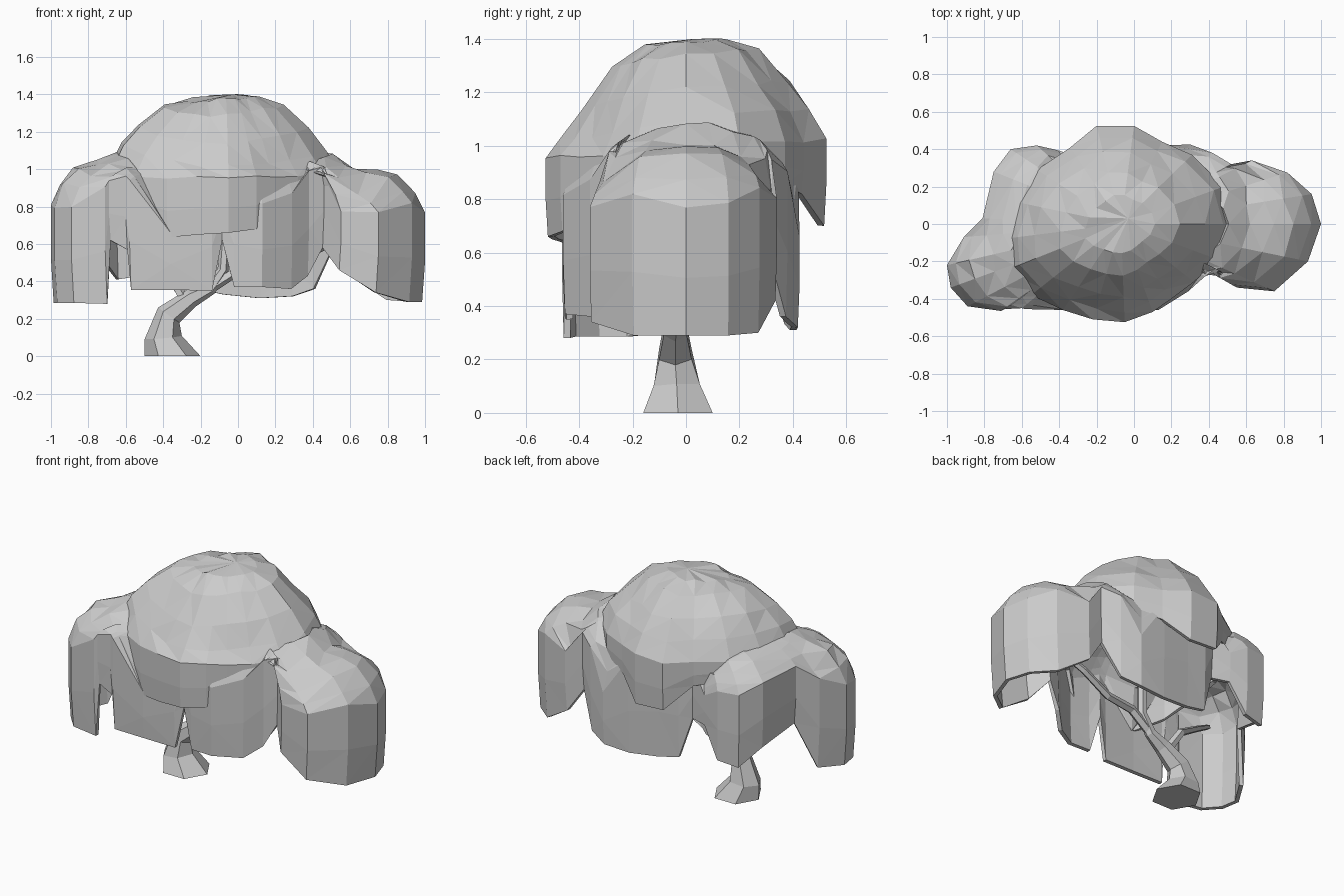
import bpy, bmesh, math, random
from mathutils import Vector

if "Cube" in bpy.data.objects:
    bpy.data.objects.remove(bpy.data.objects["Cube"])

random.seed(7)


def skin(name, rings, apex=None, cap=False):
    """Bridge rings of points into a surface, optionally closing the ends."""
    bm = bmesh.new()
    vr = [[bm.verts.new(p) for p in r] for r in rings]
    n = len(vr[0])
    for a, b in zip(vr, vr[1:]):
        for i in range(n):
            j = (i + 1) % n
            bm.faces.new((a[i], a[j], b[j], b[i]))
    if apex:
        v = bm.verts.new(apex)
        for i in range(n):
            bm.faces.new((vr[0][i], v, vr[0][(i + 1) % n]))
    if cap:
        bm.faces.new(vr[0])
        bm.faces.new(vr[-1])
    bmesh.ops.recalc_face_normals(bm, faces=bm.faces[:])
    if not cap:  # faceted foliage: make sure normals point outward
        bm.faces.ensure_lookup_table()
        f = max(bm.faces, key=lambda f: f.calc_center_median().x)
        if f.normal.x < 0:
            bmesh.ops.reverse_faces(bm, faces=bm.faces[:])
        bmesh.ops.triangulate(bm, faces=bm.faces[:])
    me = bpy.data.meshes.new(name)
    bm.to_mesh(me)
    bm.free()
    ob = bpy.data.objects.new(name, me)
    bpy.context.collection.objects.link(ob)
    return ob


def canopy(name, outline, centre, fractions, height, apex=None, thick=0.025):
    """Hollow leaf shell: height field inside an outline, skirt down to a hem."""
    def at(p, f):
        return (centre[0] + (p[0] - centre[0]) * f, centre[1] + (p[1] - centre[1]) * f)

    rings = []
    for f in fractions:
        ring = []
        for p in outline:
            g = f * (1 + random.uniform(-0.02, 0.02)) if f < 0.95 else f
            x, y = at(p, g)
            ring.append((x, y, height(x, y, f) + random.uniform(-0.012, 0.012)))
        rings.append(ring)
    rim = rings[-1]
    rings.append([(*at(p, 1.0), p[2] + (r[2] - p[2]) * 0.45) for p, r in zip(outline, rim)])
    rings.append([(*at(p, 0.985), p[2]) for p in outline])
    ob = skin(name, rings, apex)
    m = ob.modifiers.new("thickness", 'SOLIDIFY')
    m.thickness = thick
    m.offset = -1
    return ob


def tube(name, path, sides=6):
    """Tapered limb through (x, y, z, radius) points."""
    pts = [Vector(p[:3]) for p in path]
    rings = []
    for i, p in enumerate(pts):
        t = pts[min(i + 1, len(pts) - 1)] - pts[max(i - 1, 0)]
        if p.z == 0:
            t = Vector((0, 0, 1))
        t.normalize()
        u = Vector((0, 1, 0)).cross(t).normalized()
        v = t.cross(u)
        rings.append([p + path[i][3] * (u * math.cos(2 * math.pi * k / sides)
                                        + v * math.sin(2 * math.pi * k / sides))
                      for k in range(sides)])
    return skin(name, rings, cap=True)


# Upper crown: outline points are x, y, hem height
crown_outline = [
    (.54, 0, .85), (.48, .2, .88), (.31, .37, .85), (.15, .44, .82), (0, .525, .70),
    (-.2, .525, .71), (-.34, .41, .86), (-.52, .29, .9), (-.64, .12, .9),
    (-.70, -.08, .92), (-.69, -.25, .88), (-.55, -.38, .74), (-.38, -.46, .635),
    (-.22, -.51, .65), (-.05, -.525, .66), (.1, -.47, .68), (.2, -.40, .82),
    (.32, -.31, .85), (.45, -.19, .85)]


def crown_height(x, y, f):
    drop = {.3: .97, .52: .84, .74: .54, .89: .27, 1: 0}[f]
    if .5 < f < .95:  # fuller to the left, flatter slope at the front
        drop += 0.4 * max(0, -x - .15) - 0.32 * max(0, -y - .05)
    peak = 1.405 + 0.09 * min(0, x) if x < 0.1 else 1.41
    return 0.99 + 0.07 * y + (peak - 0.99) * min(drop, 1)


canopy("upper_crown", crown_outline, (-.07, 0), (.3, .52, .74, .89, 1), crown_height,
       apex=(-.03, .03, 1.40))

# Lower foliage: one lobed skirt with notches between the lobes
skirt_outline = [
    (1, 0, .29), (.95, .16, .29), (.82, .275, .30), (.63, .34, .42), (.52, .32, .58),
    (.42, .38, .36), (.3, .425, .32), (.12, .42, .31), (-.08, .40, .33), (-.22, .39, .36),
    (-.3, .36, .62), (-.41, .395, .62), (-.52, .42, .43), (-.66, .40, .41),
    (-.75, .28, .52), (-.81, .03, .60), (-.91, -.07, .30), (-1, -.22, .285),
    (-.98, -.34, .285), (-.89, -.44, .285), (-.71, -.465, .28), (-.69, -.455, .62),
    (-.6, -.45, .57), (-.58, -.455, .355), (-.36, -.46, .355), (-.14, -.455, .35),
    (-.085, -.44, .62), (-.02, -.455, .37), (.13, -.46, .37), (.29, -.36, .36),
    (.38, -.28, .43), (.46, -.25, .58), (.55, -.34, .46), (.75, -.36, .34), (.93, -.2, .29)]
# lobes: centre x, y, radius x, y, shoulder, top
lobes = [(.67, -.01, .345, .38, .66, 1.015), (-.77, -.23, .25, .26, .68, 1.04),
         (-.56, .15, .28, .31, .72, 1.08), (-.05, 0, .60, .50, .68, 1.18),
         (.42, .02, .26, .38, .82, 1.09), (-.62, -.1, .26, .42, .80, 1.09)]


def skirt_height(x, y, f):
    z = 0.66
    for cx, cy, rx, ry, lo, hi in lobes:
        d = ((x - cx) / rx) ** 2 + ((y - cy) / ry) ** 2
        if d < 1:
            z = max(z, lo + (hi - lo) * math.sqrt(1 - d))
    return z


canopy("lower_skirt", skirt_outline, (-.05, 0), (.52, .64, .75, .86, .95, 1), skirt_height)

# Trunk and limbs
tube("trunk", [(-.35, -.03, 0, .15), (-.40, -.035, .1, .10), (-.37, -.04, .22, .07),
               (-.25, -.04, .31, .05), (-.15, -.03, .36, .035), (-.08, -.02, .46, .03),
               (-.06, 0, .75, .025)])
tube("limb_right", [(-.14, -.03, .37, .03), (0, -.02, .46, .028), (.2, 0, .47, .025),
                    (.4, .02, .56, .022), (.62, 0, .66, .018)], 5)
tube("limb_left", [(-.28, -.04, .29, .03), (-.36, 0, .43, .025),
                   (-.55, -.08, .56, .02), (-.72, -.18, .68, .016)], 5)
